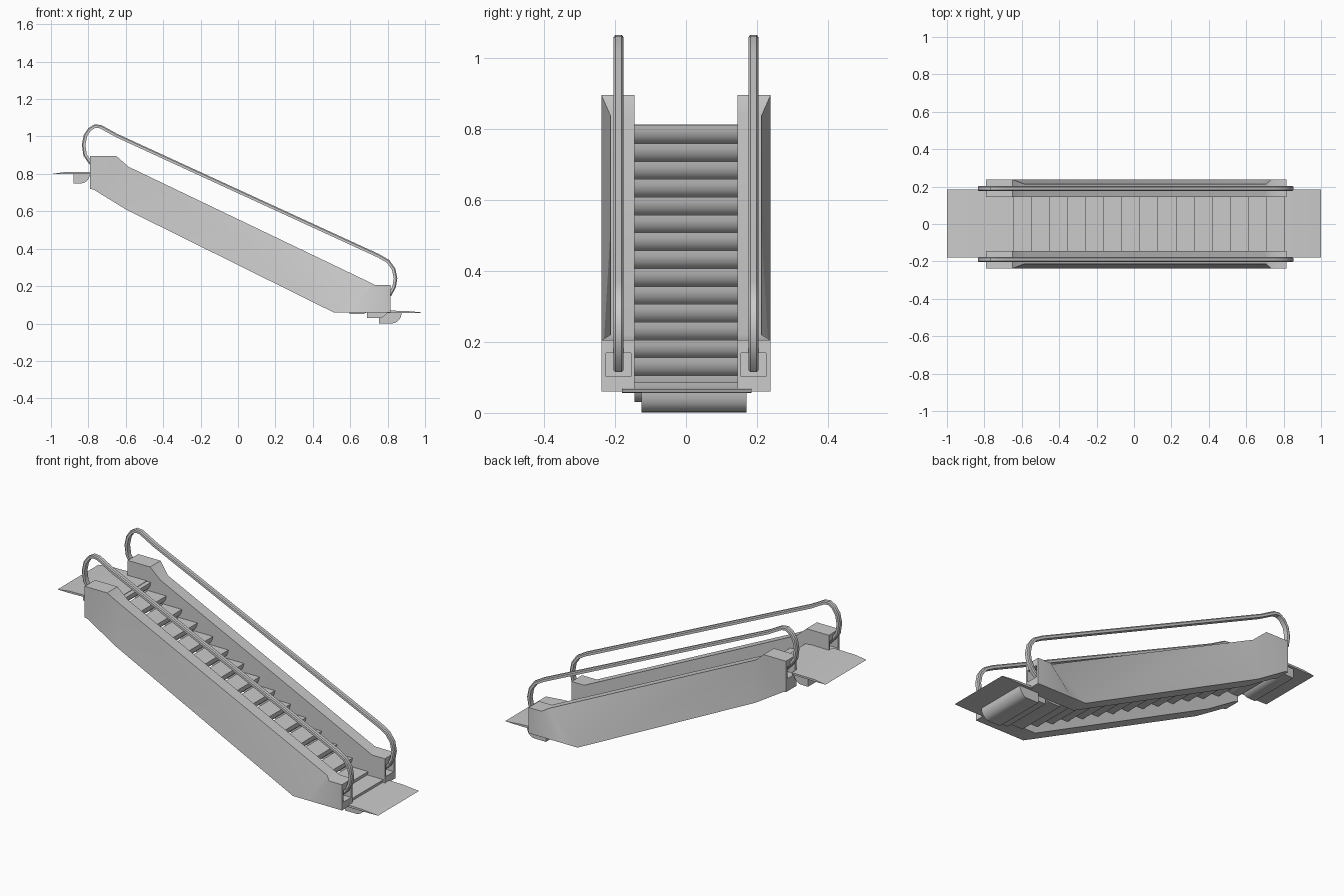
import bpy, bmesh, math
from mathutils import Vector

if "Cube" in bpy.data.objects:
    bpy.data.objects.remove(bpy.data.objects["Cube"])


def finish(name, bm, angle=30):
    bmesh.ops.recalc_face_normals(bm, faces=bm.faces)
    me = bpy.data.meshes.new(name)
    bm.to_mesh(me)
    bm.free()
    ob = bpy.data.objects.new(name, me)
    bpy.context.collection.objects.link(ob)
    bpy.ops.object.select_all(action='DESELECT')
    ob.select_set(True)
    bpy.context.view_layer.objects.active = ob
    bpy.ops.object.shade_smooth_by_angle(angle=math.radians(angle))
    return ob


def loft(bm, rings):
    """Skin closed rings of points and cap both ends."""
    vs = [[bm.verts.new(p) for p in r] for r in rings]
    n = len(vs[0])
    for a, b in zip(vs, vs[1:]):
        for i in range(n):
            j = (i + 1) % n
            bm.faces.new((a[i], a[j], b[j], b[i]))
    bm.faces.new(vs[0])
    bm.faces.new(vs[-1][::-1])


def prism(name, profile, y0, y1):
    """Extrude an (x, z) profile between two y positions."""
    bm = bmesh.new()
    loft(bm, [[(x, y, z) for x, z in profile] for y in (y0, y1)])
    return finish(name, bm)


# side panel columns: top x, top z, top outer y, bottom x, bottom z
COLS = [(-.79, .895, .238, -.79, .72), (-.65, .895, .238, -.77, .715),
        (-.585, .838, .213, -.60, .61), (.705, .22, .213, .51, .06),
        (.735, .205, .238, .60, .06), (.815, .205, .238, .815, .06)]
INNER = .145

# handrail centre line in x, z
RAIL = [(-.755, .825), (-.79, .862), (-.817, .90), (-.825, .955), (-.815, 1.005),
        (-.793, 1.038), (-.765, 1.055), (-.735, 1.052), (-.65, 1.005),
        (.75, .362), (.802, .332), (.832, .29), (.842, .24), (.834, .195),
        (.812, .155), (.775, .122)]


def side_panel(name, s):
    bm = bmesh.new()
    loft(bm, [[(tx, s * INNER, tz), (tx, s * ty, tz), (bx, s * .238, bz), (bx, s * INNER, bz)]
              for tx, tz, ty, bx, bz in COLS])
    ob = finish(name, bm)
    # pockets where the handrail enters each end
    for x, z in ((.79, .135), (-.765, .825)):
        bpy.ops.mesh.primitive_cube_add(size=1, location=(x, s * .19, z))
        cutter = bpy.context.object
        cutter.scale = (.10, .07, .066)
        cutter.hide_render = True
        mod = ob.modifiers.new("pocket", 'BOOLEAN')
        mod.operation = 'DIFFERENCE'
        mod.solver = 'EXACT'
        mod.object = cutter
        bpy.context.view_layer.objects.active = ob
        bpy.ops.object.modifier_apply(modifier=mod.name)
        bpy.data.objects.remove(cutter)


def handrail(name, s):
    section = [(-.0135, -.009), (-.0135, .004), (-.009, .010),
               (.009, .010), (.0135, .004), (.0135, -.009)]
    pts = [Vector(p) for p in RAIL]
    rings = []
    for i, p in enumerate(pts):
        t = (pts[min(i + 1, len(pts) - 1)] - pts[max(i - 1, 0)]).normalized()
        n = Vector((-t.y, t.x))
        rings.append([(p.x + n.x * h, s * .19 + w, p.y + n.y * h) for w, h in section])
    bm = bmesh.new()
    loft(bm, rings)
    finish(name, bm, 35)


for label, s in (("front", -1), ("back", 1)):
    side_panel(label + "_side_panel", s)
    handrail(label + "_handrail", s)


# steps: flat tread with a rounded, undercut riser
def step(name, x, z, y0=-.145, y1=.145, depth=.115):
    curve = [(0, 0), (-.003, -.016), (-.010, -.032), (-.022, -.045), (-.036, -.053), (-.05, -.055)]
    prof = [(x + a, z + b) for a, b in curve] + [(x - depth, z - .055), (x - depth, z)]
    prism(name, prof, y0, y1)


for k in range(15):
    step("step_%02d" % k, .71 - k * .0968, .105 + k * .0503)
step("step_lower_flat", .805, .085)
step("step_upper_flat", -.70, .806, depth=.09)
step("step_lower_return", .875, .056, -.125, .17, .12)
step("step_upper_return", -.79, .804, -.125, .17, .09)

# landing plates with thin tapered outer edges
prism("upper_landing_plate", [(-1, .799), (-.93, .809), (-.79, .811), (-.79, .801), (-.93, .798)], -.18, .185)
prism("upper_comb_plate", [(-.79, .811), (-.67, .812), (-.67, .802), (-.79, .801)], -.145, .145)
prism("lower_landing_plate", [(.805, .069), (.90, .067), (1, .058), (.90, .056), (.805, .057)], -.18, .185)
prism("lower_comb_plate", [(.76, .069), (.805, .069), (.805, .057), (.76, .057)], -.145, .145)
